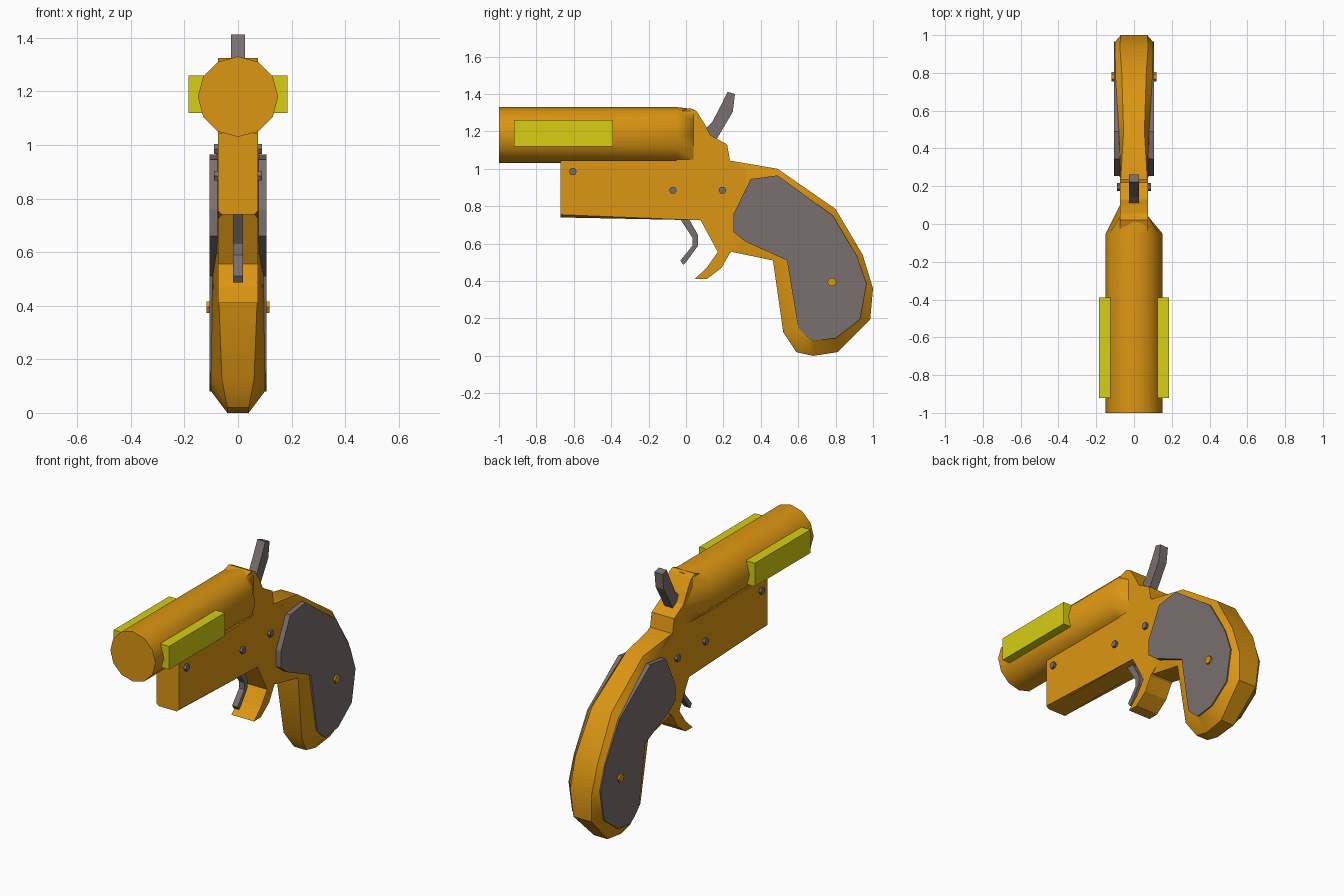
import bpy, bmesh, math
from mathutils import Matrix

if "Cube" in bpy.data.objects:
    bpy.data.objects.remove(bpy.data.objects["Cube"])


def material(name, rgb):
    m = bpy.data.materials.new(name)
    m.diffuse_color = (*rgb, 1)
    m.use_nodes = True
    m.node_tree.nodes["Principled BSDF"].inputs["Base Color"].default_value = m.diffuse_color
    return m


ORANGE = material("orange", (0.72, 0.305, 0.006))
GREY = material("warm_grey", (0.195, 0.16, 0.155))
YELLOW = material("yellow", (0.68, 0.62, 0.006))


def finish(bm, name, mats, smooth=None):
    bmesh.ops.recalc_face_normals(bm, faces=bm.faces)
    mesh = bpy.data.meshes.new(name)
    bm.to_mesh(mesh)
    bm.free()
    for m in mats:
        mesh.materials.append(m)
    ob = bpy.data.objects.new(name, mesh)
    bpy.context.collection.objects.link(ob)
    if smooth:
        bpy.ops.object.select_all(action='DESELECT')
        ob.select_set(True)
        bpy.context.view_layer.objects.active = ob
        bpy.ops.object.shade_smooth_by_angle(angle=math.radians(smooth))
    return ob


def loop(bm, pts):
    return [bm.verts.new(p) for p in pts]


def skin(bm, a, b):
    n = len(a)
    return [bm.faces.new((a[i], a[(i + 1) % n], b[(i + 1) % n], b[i])) for i in range(n)]


def slab(name, profile, x0, x1, mat, chamfer_z=None):
    """Extrude a side profile of (y, z) points across x."""
    bm = bmesh.new()
    a = loop(bm, [(x0, y, z) for y, z in profile])
    b = loop(bm, [(x1, y, z) for y, z in profile])
    skin(bm, a, b)
    bm.faces.new(a)
    bm.faces.new(b)
    if chamfer_z is not None:
        edges = [e for e in bm.edges if all(abs(v.co.z - chamfer_z) < 1e-4 for v in e.verts)
                 and abs(e.verts[0].co.x - e.verts[1].co.x) < 1e-4]
        bmesh.ops.bevel(bm, geom=edges, offset=0.015, segments=1, affect='EDGES')
    return finish(bm, name, [mat])


def pin(name, y, z, r, half, mat):
    bm = bmesh.new()
    bmesh.ops.create_cone(bm, cap_ends=True, segments=6, radius1=r, radius2=r, depth=2 * half,
                          matrix=Matrix.Translation((0, y, z)) @ Matrix.Rotation(math.pi / 2, 4, 'Y'))
    finish(bm, name, [mat])


# Barrel: twelve sides, tapering into the frame, with an off-centre angular bore
R, CZ = 0.15, 1.18
ring = [(R * math.sin(i * math.pi / 6), CZ + R * math.cos(i * math.pi / 6)) for i in range(12)]
bm = bmesh.new()
front = loop(bm, [(x, -1, z) for x, z in ring])
rear = loop(bm, [(x, -0.05, z) for x, z in ring])
taper = loop(bm, [(max(-0.075, min(0.075, x)), 0.1 if x < -0.01 and z < 1.2 else 0.04,
                   min(z, 1.32)) for x, z in ring])
skin(bm, front, rear)
skin(bm, rear, taper)
bm.faces.new(taper)
bore = [(-0.10, 1.23), (-0.05, 1.28), (0.06, 1.28), (0.06, 1.07), (-0.10, 1.11)]
mouth = loop(bm, [(x, -1, z) for x, z in bore])
end = loop(bm, [(max(x, -0.06), -0.4, z) for x, z in bore])
skin(bm, mouth, end)
bm.faces.new(end).material_index = 1
rim = [e for e in bm.edges if all(abs(v.co.y + 1) < 1e-5 for v in e.verts)]
bmesh.ops.bridge_loops(bm, edges=rim)
finish(bm, "barrel", [ORANGE, GREY], 40)

# Frame with the rear block and the guard spur below the trigger
slab("frame", [(-0.67, 0.74), (0.07, 0.74), (0.17, 0.555), (0.11, 0.47), (0.045, 0.41),
               (0.11, 0.41), (0.19, 0.47), (0.235, 0.55), (0.32, 0.62), (0.32, 1.0),
               (0.235, 1.045), (0.22, 1.13), (0.13, 1.18), (0.10, 1.24), (0.055, 1.31),
               (0.02, 1.325), (-0.05, 1.30), (-0.05, 1.045), (-0.67, 1.045)],
     -0.075, 0.075, ORANGE, chamfer_z=0.74)

# Grip: rows of outer (y, z), outer half width, panel (y, z), half width there
grip = [
    (0.20, 0.76, 0.070, 0.255, 0.76, 0.076), (0.24, 1.043, 0.070, 0.345, 0.945, 0.076),
    (0.49, 1.00, 0.055, 0.49, 0.965, 0.08), (0.80, 0.785, 0.065, 0.785, 0.75, 0.098),
    (0.945, 0.54, 0.075, 0.915, 0.53, 0.10), (1.00, 0.36, 0.070, 0.965, 0.385, 0.10),
    (0.985, 0.195, 0.060, 0.93, 0.195, 0.10), (0.81, 0.02, 0.045, 0.80, 0.095, 0.10),
    (0.68, 0.00, 0.040, 0.68, 0.08, 0.10), (0.59, 0.02, 0.040, 0.64, 0.11, 0.10),
    (0.52, 0.125, 0.060, 0.60, 0.15, 0.10), (0.465, 0.51, 0.075, 0.54, 0.51, 0.095),
    (0.25, 0.555, 0.070, 0.32, 0.61, 0.078), (0.20, 0.65, 0.070, 0.255, 0.66, 0.076),
]
bm = bmesh.new()
outer = {s: loop(bm, [(s * w, y, z) for y, z, w, *_ in grip]) for s in (-1, 1)}
skin(bm, outer[-1], outer[1])
for s in (-1, 1):
    inner = loop(bm, [(s * w, y, z) for *_, y, z, w in grip])
    skin(bm, outer[s], inner)
    bm.faces.new(inner)
bmesh.ops.triangulate(bm, faces=[f for f in bm.faces if len(f.verts) > 4])
finish(bm, "grip", [ORANGE], 35)

panel = [(r[3], r[4]) for r in grip]
for side, s in (("left", -1), ("right", 1)):
    # Grip panels and the plates along the barrel
    slab(f"grip_panel_{side}", panel, s * 0.06, s * 0.107, GREY)
    slab(f"barrel_plate_{side}", [(-0.92, 1.12), (-0.39, 1.12), (-0.39, 1.26), (-0.92, 1.26)],
         s * 0.125, s * 0.185, YELLOW)

# Hammer and trigger
slab("hammer", [(0.08, 1.19), (0.14, 1.25), (0.19, 1.345), (0.222, 1.412), (0.262, 1.40),
                (0.25, 1.305), (0.165, 1.16)], -0.027, 0.027, GREY)
slab("trigger", [(-0.05, 0.76), (0.0, 0.76), (0.065, 0.645), (0.065, 0.59), (0.0, 0.50),
                 (-0.015, 0.487), (-0.03, 0.51), (0.035, 0.59), (0.035, 0.63)],
     -0.018, 0.018, GREY)

# Cross pins and the grip screw
for i, (y, z) in enumerate([(-0.605, 0.985), (-0.07, 0.885), (0.195, 0.885)]):
    pin(f"frame_pin_{i + 1}", y, z, 0.021, 0.09, GREY)
pin("grip_screw", 0.78, 0.395, 0.025, 0.118, ORANGE)
